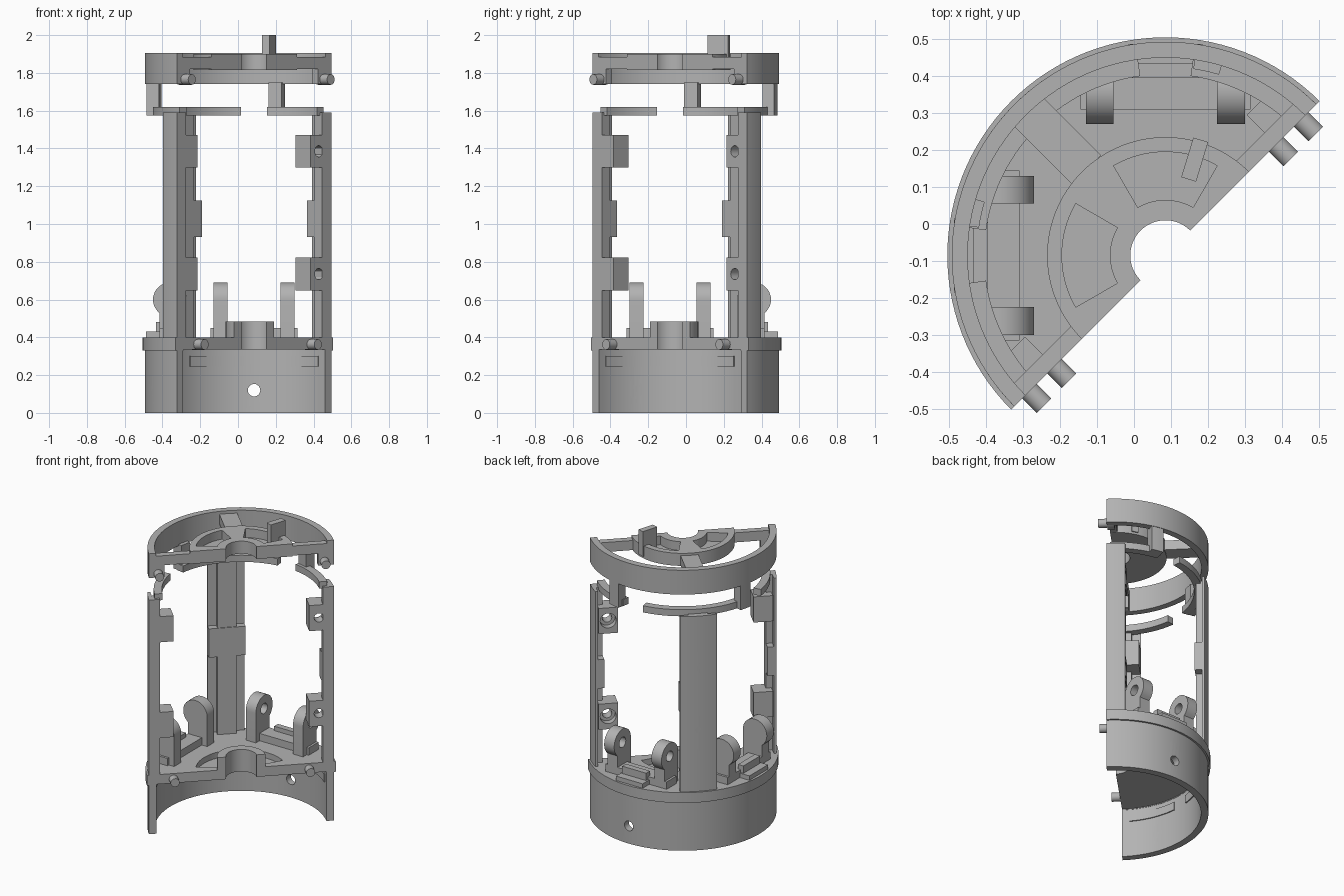
import bpy, bmesh, math
from mathutils import Matrix, Vector

cube = bpy.data.objects.get("Cube")
if cube:
    bpy.data.objects.remove(cube, do_unlink=True)

grey = bpy.data.materials.new("plain grey")
grey.use_nodes = True
grey.diffuse_color = (0.45, 0.45, 0.45, 1)
grey.node_tree.nodes["Principled BSDF"].inputs["Base Color"].default_value = (0.45, 0.45, 0.45, 1)

# Half shell: built with the cut face on local y = 0, then turned 45 degrees
PLACE = Matrix.Translation((0.085, -0.085, 0)) @ Matrix.Rotation(math.radians(45), 4, 'Z')
R = 0.578


def finish(name, bm, turn=0):
    bm.transform(PLACE @ Matrix.Rotation(math.radians(turn), 4, 'Z'))
    bmesh.ops.recalc_face_normals(bm, faces=bm.faces)
    mesh = bpy.data.meshes.new(name)
    bm.to_mesh(mesh)
    bm.free()
    mesh.materials.append(grey)
    ob = bpy.data.objects.new(name, mesh)
    bpy.context.collection.objects.link(ob)
    return ob


def polar(r, deg):
    return r * math.cos(math.radians(deg)), r * math.sin(math.radians(deg))


def prism(name, pts, lo, hi, turn=0, axis='z'):
    """Extrude a flat outline along z, or an (y, z) outline along x."""
    bm = bmesh.new()
    place = (lambda p, h: (p[0], p[1], h)) if axis == 'z' else (lambda p, h: (h, p[0], p[1]))
    face = bm.faces.new([bm.verts.new(place(p, lo)) for p in pts])
    ext = bmesh.ops.extrude_face_region(bm, geom=[face])
    shift = Vector((0, 0, hi - lo)) if axis == 'z' else Vector((hi - lo, 0, 0))
    bmesh.ops.translate(bm, vec=shift, verts=[v for v in ext['geom'] if isinstance(v, bmesh.types.BMVert)])
    return finish(name, bm, turn)


def box(name, x0, x1, y0, y1, z0, z1, turn=0):
    return prism(name, [(x0, y0), (x1, y0), (x1, y1), (x0, y1)], z0, z1, turn)


def sector(name, r0, r1, a0, a1, z0, z1):
    """Ring segment made of a strip of quads."""
    bm = bmesh.new()
    n = max(3, round((a1 - a0) / 3))
    rings = []
    for i in range(n + 1):
        a = a0 + (a1 - a0) * i / n
        rings.append([bm.verts.new((*polar(r, a), z))
                      for r, z in ((r0, z0), (r1, z0), (r1, z1), (r0, z1))])
    for p, q in zip(rings, rings[1:]):
        for k in range(4):
            bm.faces.new((p[k], p[k - 1], q[k - 1], q[k]))
    bm.faces.new(rings[0])
    bm.faces.new(rings[-1])
    return finish(name, bm)


def rod(name, r, start, end, turn=0):
    a, b = Vector(start), Vector(end)
    bm = bmesh.new()
    bmesh.ops.create_cone(bm, cap_ends=True, segments=24, radius1=r, radius2=r, depth=(b - a).length)
    bm.transform(Matrix.Translation((a + b) / 2) @ (b - a).to_track_quat('Z', 'Y').to_matrix().to_4x4())
    return finish(name, bm, turn)


def drill(ob, *cutters):
    for c in cutters:
        mod = ob.modifiers.new("hole", 'BOOLEAN')
        mod.operation, mod.solver, mod.object = 'DIFFERENCE', 'EXACT', c
        bpy.context.view_layer.objects.active = ob
        bpy.ops.object.modifier_apply(modifier=mod.name)
        bpy.data.objects.remove(c, do_unlink=True)


# Base wall, with radial holes
wall = sector("base_wall", 0.532, R, 0, 180, 0, 0.34)
drill(wall, *[rod("drill", 0.033, (*polar(0.45, a), 0.12), (*polar(0.7, a), 0.12)) for a in (45, 154.5)])
sector("collar", 0.53, 0.59, 0, 180, 0.33, 0.4)
sector("base_floor", 0.32, 0.535, 0, 180, 0.335, 0.4)
for a in (5, 51, 95, 141):
    sector("inner_wall_plate", 0.525, 0.533, a, a + 34, 0.245, 0.3)


# Round centre plates with two shallow pockets
def centre_disc(part, z0, floor, top, hub_top):
    sector(part + "_pocket_floor", 0.15, 0.28, 0, 180, z0, floor)
    sector(part + "_disc_rim", 0.28, 0.32, 0, 180, z0, top)
    sector(part + "_hub", 0.095, 0.15, 0, 180, z0, hub_top)
    for a0, a1 in ((0, 15), (75, 105), (165, 180)):
        sector(part + "_disc_web", 0.15, 0.28, a0, a1, floor, top)


centre_disc("base", 0.335, 0.36, 0.4, 0.485)
centre_disc("top", 1.815, 1.84, 1.9, 1.9)

# Top ring, spokes and upright tab
sector("top_ring", 0.535, R, 0, 180, 1.74, 1.905)
box("middle_spoke", -0.043, 0.068, 0.315, 0.545, 1.82, 1.885)
for s in (-1, 1):
    box("end_spoke", s * 0.315, s * 0.55, 0, 0.045, 1.82, 1.885)
box("upright_tab", 0.215, 0.327, -0.021, 0.021, 1.83, 2.0, turn=28)

# Interrupted ledge under the top ring, with hangers
for a0, a1 in ((2, 37), (53, 127), (143, 178)):
    sector("ledge_arc", 0.49, 0.54, a0, a1, 1.575, 1.62)
for a in (28.5, 118.5):
    sector("ledge_hanger", 0.51, 0.575, a, a + 8, 1.575, 1.75)

# Vertical columns: two halves at the cut face and a whole one in the middle
edge = math.degrees(math.asin(0.115 / R))
arc = [polar(R, edge * i / 5) for i in range(6)]
half = arc + [(0.55, 0.115), (0.55, 0.06), (0.51, 0.06)]
whole = [(x, -y) for x, y in reversed(half)] + half[1:]
Z0, Z1 = 0.38, 1.59


def radial_drills(turn):
    return [rod("drill", 0.023, (0.4, 0, z), (0.7, 0, z), turn) for z in (0.815, 1.24)]


middle = prism("middle_column", whole, Z0, Z1, turn=90)
drill(middle, *radial_drills(90))
box("middle_column_pad", 0.505, 0.552, -0.115, 0.115, 0.93, 1.125, turn=90)

for s in (-1, 1):
    side = [(s * x, y) for x, y in half + [(0.51, 0)]]
    column = prism("end_column", side, Z0, Z1)
    drill(column, *radial_drills(0 if s > 0 else 180))
    box("end_column_pad", s * 0.51, s * 0.552, 0, 0.115, 0.93, 1.125)
    # Screw blocks with counterbored holes
    for z in (0.735, 1.385):
        block = box("screw_block", s * 0.424, s * 0.545, 0, 0.113, z - 0.087, z + 0.087)
        drill(block, rod("drill", 0.03, (s * 0.485, -0.1, z), (s * 0.485, 0.3, z)),
              rod("drill", 0.05, (s * 0.485, 0.07, z), (s * 0.485, 0.3, z)))
    # Locating pins on the cut face
    rod("top_pin", 0.028, (s * 0.52, 0.04, 1.765), (s * 0.52, -0.055, 1.765))
    box("top_pin_seat", s * 0.48, s * 0.545, 0, 0.045, 1.74, 1.83)
    rod("base_pin", 0.028, (s * 0.424, 0.04, 0.362), (s * 0.424, -0.055, 0.362))

# Hinge lugs on a bar, one pair in each bay
lug = [(0.5, 0.39), (0.5, 0.528)]
lug += [(0.445 + dy, 0.6 + dz) for dy, dz in (polar(0.09, a) for a in range(-50, 181, 10))]
lug += [(0.355, 0.39)]
for turn in (-45, 45):
    for x in (-0.1775, 0.1775):
        ob = prism("hinge_lug", lug, x - 0.0375, x + 0.0375, turn, axis='x')
        drill(ob, rod("drill", 0.035, (x - 0.1, 0.445, 0.6), (x + 0.1, 0.445, 0.6), turn))
    box("lug_bar", -0.23, 0.23, 0.395, 0.5, 0.39, 0.45, turn)
    box("bay_step", -0.09, 0.09, 0.48, 0.52, 0.39, 0.48, turn)
    box("bay_ledge", -0.1, 0.1, 0.48, 0.572, 0.39, 0.43, turn)

# Smooth the curves, keep the edges sharp
for ob in bpy.context.scene.objects:
    ob.select_set(ob.type == 'MESH')
bpy.context.view_layer.objects.active = wall
bpy.ops.object.shade_smooth_by_angle(angle=math.radians(30))
